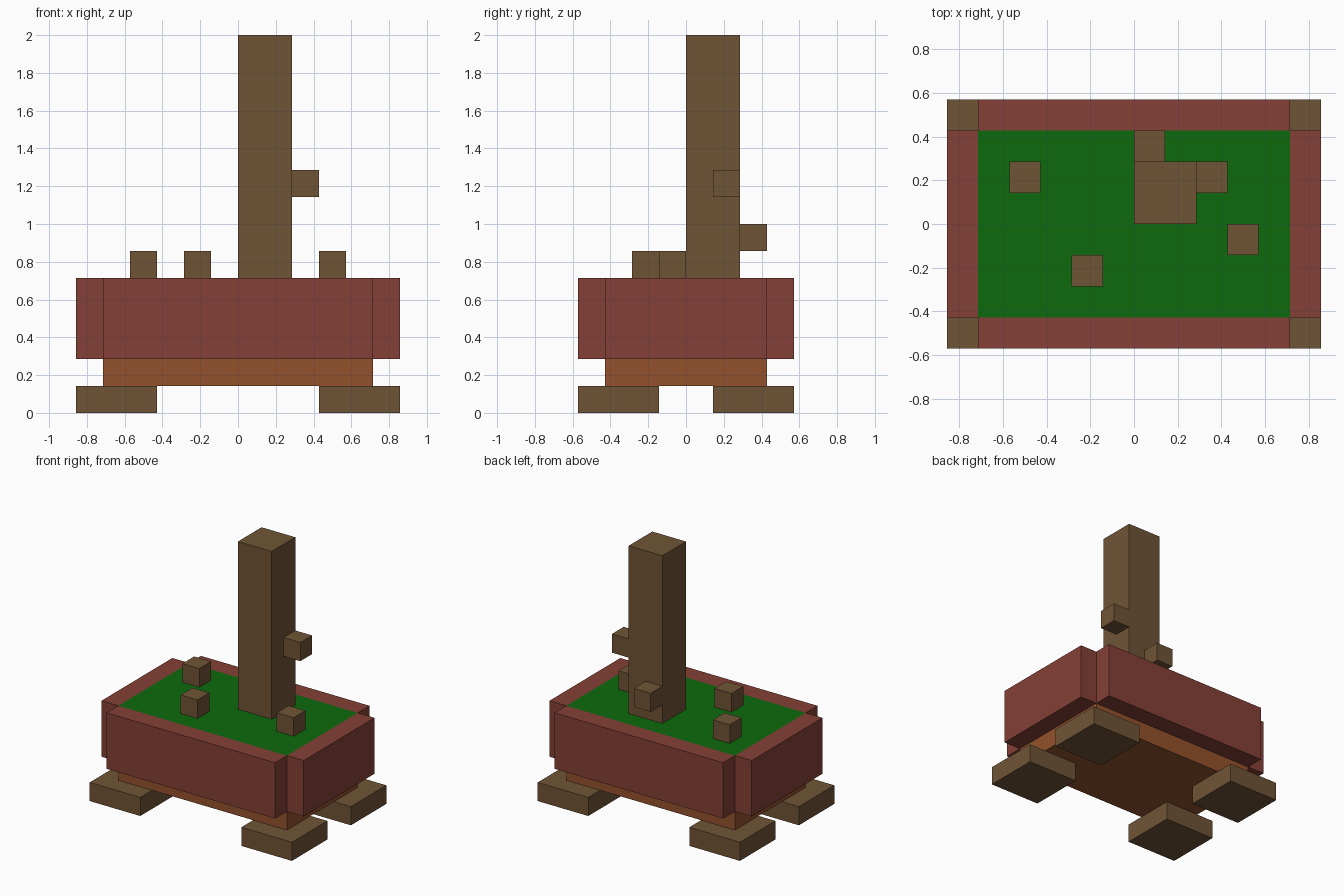
import bpy

if "Cube" in bpy.data.objects:
    bpy.data.objects.remove(bpy.data.objects["Cube"])

U = 1 / 7  # block size: the model is 14 blocks tall


def material(name, rgb):
    m = bpy.data.materials.new(name)
    lin = [((c / 255 + 0.055) / 1.055) ** 2.4 for c in rgb]
    m.diffuse_color = (*lin, 1)
    m.use_nodes = True
    m.node_tree.nodes["Principled BSDF"].inputs["Base Color"].default_value = m.diffuse_color
    return m


BROWN = material("bark brown", (112, 84, 54))
RED = material("brick red", (132, 64, 54))
ORANGE = material("clay orange", (148, 82, 44))
GREEN = material("grass green", (14, 106, 14))


def box(name, mat, x, y, z):
    """Box spanning the given (low, high) block ranges."""
    bpy.ops.mesh.primitive_cube_add(size=1)
    ob = bpy.context.object
    ob.name = name
    ob.location = [(a + b) / 2 * U for a, b in (x, y, z)]
    ob.scale = [(b - a) * U for a, b in (x, y, z)]
    bpy.ops.object.transform_apply(location=True, scale=True)
    ob.data.materials.append(mat)
    return ob


# Four corner feet
for sx, side in ((-1, "left"), (1, "right")):
    for sy, end in ((-1, "front"), (1, "back")):
        box(f"foot_{end}_{side}", BROWN, sorted((3 * sx, 6 * sx)),
            sorted((sy, 4 * sy)), (0, 1))

# Tray base and grass filling, level with the rim
box("tray_base", ORANGE, (-5, 5), (-3, 3), (1, 2))
box("grass", GREEN, (-5, 5), (-3, 3), (2, 5))

# Walls with open corner notches
for s, side, end in ((-1, "left", "front"), (1, "right", "back")):
    box(f"wall_{side}", RED, sorted((5 * s, 6 * s)), (-3, 3), (2, 5))
    box(f"wall_{end}", RED, (-5, 5), sorted((3 * s, 4 * s)), (2, 5))

# Trunk and its two branch stubs
box("trunk", BROWN, (0, 2), (0, 2), (5, 14))
box("branch_right", BROWN, (2, 3), (1, 2), (8, 9))
box("branch_back", BROWN, (0, 1), (2, 3), (6, 7))

# Small stumps on the grass
for i, (x, y) in enumerate(((-4, 1), (-2, -2), (3, -1))):
    box(f"stump_{i + 1}", BROWN, (x, x + 1), (y, y + 1), (5, 6))
